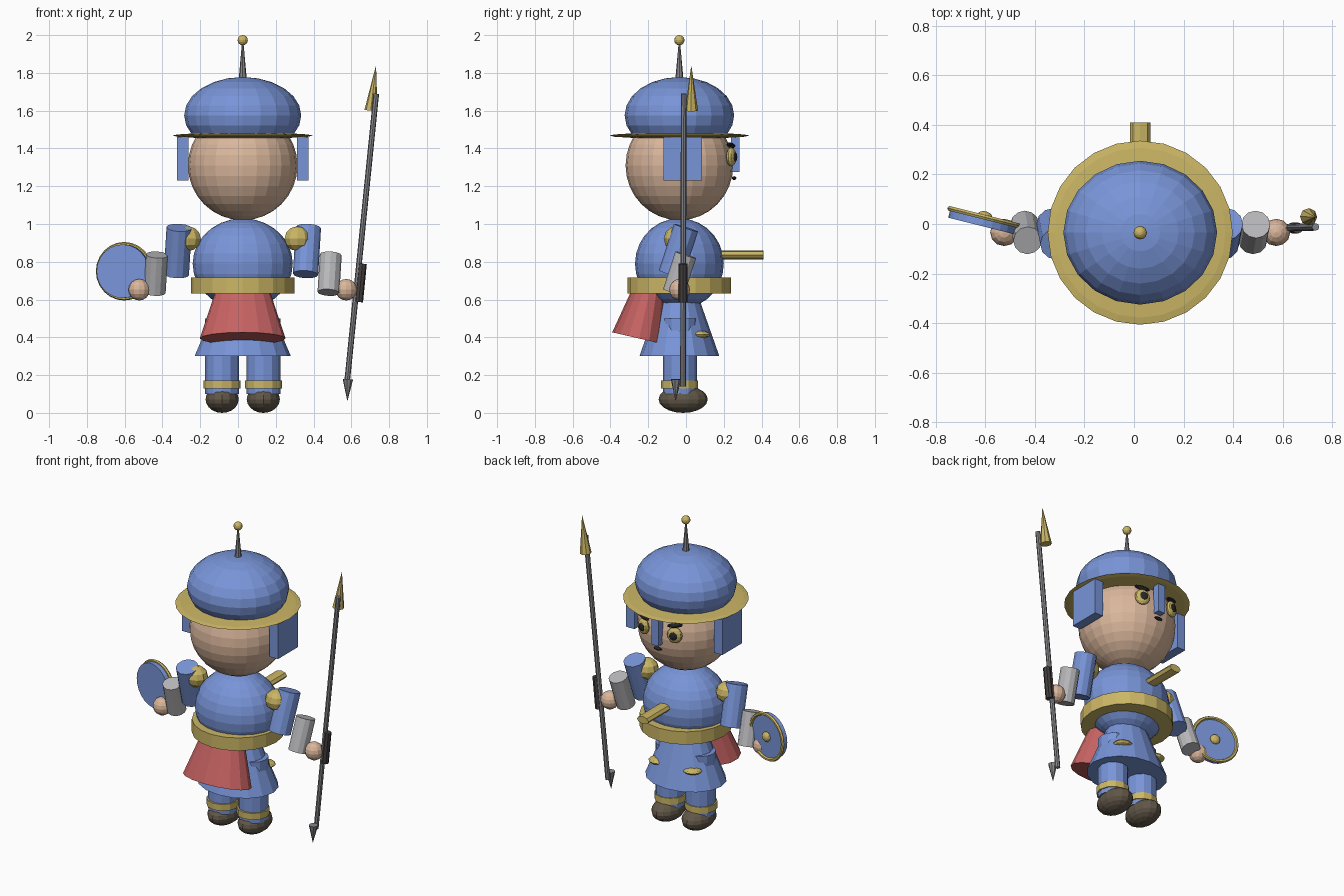
import bpy, bmesh, math
from mathutils import Vector, Matrix, Euler

if "Cube" in bpy.data.objects:
    bpy.data.objects.remove(bpy.data.objects["Cube"], do_unlink=True)


def material(name, r, g, b):
    m = bpy.data.materials.new(name)
    m.use_nodes = True
    m.diffuse_color = (r, g, b, 1)
    m.node_tree.nodes["Principled BSDF"].inputs["Base Color"].default_value = (r, g, b, 1)
    return m


BLUE = material("blue cloth", 0.19, 0.30, 0.69)
GOLD = material("gold", 0.60, 0.47, 0.13)
SKIN = material("skin", 0.70, 0.47, 0.33)
RED = material("red cloth", 0.56, 0.12, 0.12)
SILVER = material("silver", 0.48, 0.48, 0.50)
STEEL = material("dark steel", 0.24, 0.24, 0.26)
LEATHER = material("brown leather", 0.12, 0.095, 0.065)
GRIP = material("dark grip", 0.06, 0.05, 0.05)
BLACK = material("black", 0.02, 0.02, 0.025)

CX, CY = 0.025, -0.035      # body axis


def finish(name, bm, mat, loc, rot=(0, 0, 0)):
    me = bpy.data.meshes.new(name)
    bm.to_mesh(me)
    bm.free()
    me.materials.append(mat)
    ob = bpy.data.objects.new(name, me)
    ob.location = loc
    ob.rotation_euler = rot
    bpy.context.collection.objects.link(ob)
    return ob


def ball(name, mat, loc, size, segs=16, rings=10, rot=(0, 0, 0)):
    bm = bmesh.new()
    bmesh.ops.create_uvsphere(bm, u_segments=segs, v_segments=rings, radius=1)
    bmesh.ops.scale(bm, vec=size, verts=bm.verts)
    return finish(name, bm, mat, loc, rot)


def tube(name, mat, loc, r1, r2, length, rot=(0, 0, 0), segs=12, flat=1.0):
    """Cylinder or cone centred on loc; flat squashes its local y."""
    bm = bmesh.new()
    bmesh.ops.create_cone(bm, cap_ends=True, segments=segs, radius1=r1, radius2=r2, depth=length)
    bmesh.ops.scale(bm, vec=(1, flat, 1), verts=bm.verts)
    return finish(name, bm, mat, loc, rot)


def rod(name, mat, start, end, r1, r2, segs=8):
    a, b = Vector(start), Vector(end)
    rot = (b - a).to_track_quat('Z', 'Y').to_euler()
    return tube(name, mat, (a + b) / 2, r1, r2, (b - a).length, rot, segs)


def box(name, mat, loc, size):
    bm = bmesh.new()
    bmesh.ops.create_cube(bm, size=1)
    bmesh.ops.scale(bm, vec=size, verts=bm.verts)
    return finish(name, bm, mat, loc)


# Head and helmet
ball("head", SKIN, (CX, CY, 1.31), (0.29, 0.285, 0.29), 24, 16)
ball("helmet_dome", BLUE, (CX, CY, 1.575), (0.31, 0.29, 0.203), 20, 12)
ball("helmet_brim", GOLD, (CX, CY, 1.468), (0.373, 0.371, 0.016), 24, 8)
tube("helmet_spike", STEEL, (CX, CY, 1.86), 0.022, 0.004, 0.2, segs=8)
ball("helmet_finial", GOLD, (CX, CY, 1.973), (0.027, 0.027, 0.027), 12, 8)
box("nose_guard", BLUE, (CX, 0.261, 1.37), (0.05, 0.045, 0.19))
ball("mouth", BLACK, (CX, 0.255, 1.243), (0.03, 0.012, 0.01), 10, 6)

# Torso, belt and skirts
ball("torso", BLUE, (CX, CY, 0.79), (0.265, 0.235, 0.24), 20, 14)
tube("belt", GOLD, (CX, CY, 0.675), 0.274, 0.274, 0.084, segs=20)
tube("chest_peg", GOLD, (CX, 0.285, 0.836), 0.042, 0.042, 0.25,
     (math.radians(90), 0, 0), 8, 0.58)
tube("skirt", BLUE, (CX, CY, 0.45), 0.255, 0.128, 0.3, segs=16, flat=0.83)
tilt = math.radians(-13)
axis = Euler((tilt, 0, 0)).to_matrix() @ Vector((0, 0, 1))
tube("rear_red_skirt", RED, Vector((CX, -0.249, 0.394)) + axis * 0.15,
     0.227, 0.13, 0.3, (tilt, 0, 0), 16, 0.64)

# Paired parts
for side, s in (("left", 1), ("right", -1)):
    box(side + "_cheek_flap", BLUE, (CX + s * 0.317, -0.017, 1.345), (0.06, 0.206, 0.232))

    # Eyes and brows
    ball(side + "_eye", GOLD, (CX + s * 0.112, 0.24, 1.355), (0.047, 0.024, 0.05),
         12, 8, (0, 0, -s * 0.35))
    ball(side + "_pupil", BLACK, (CX + s * 0.114, 0.257, 1.355), (0.027, 0.012, 0.027),
         10, 8, (0, 0, -s * 0.35))
    ball(side + "_brow", BLACK, (CX + s * 0.112, 0.238, 1.417), (0.05, 0.018, 0.013),
         10, 6, (0, -s * 0.15, -s * 0.35))

    # Arms swing in opposite directions
    swing = (-s * math.radians(18), math.radians(3.5), 0)
    ball(side + "_shoulder", GOLD, (CX + s * 0.29, -0.05, 0.922), (0.072, 0.068, 0.066), 10, 6)
    tube(side + "_upper_arm", BLUE, (-0.002 + CX + s * 0.342, -0.04, 0.857),
         0.067, 0.067, 0.26, swing)
    tube(side + "_forearm", SILVER, (CX + s * 0.46, -0.034, 0.737), 0.058, 0.058, 0.21, swing)
    ball(side + "_hand", SKIN, (CX + s * 0.548, -0.034, 0.652), (0.057, 0.055, 0.057), 12, 8)

    # Legs
    x = CX + s * 0.109
    tube(side + "_leg", BLUE, (x, -0.032, 0.3), 0.09, 0.09, 0.4)
    ball(side + "_knee", GOLD, (x + s * 0.015, 0.075, 0.415), (0.06, 0.055, 0.02), 10, 6)
    tube(side + "_ankle_band", GOLD, (x, -0.035, 0.15), 0.098, 0.098, 0.042)
    ball(side + "_shoe", LEATHER, (x, -0.015, 0.072), (0.09, 0.13, 0.072), 14, 10)

# Spear
rod("spear_shaft", STEEL, (0.575, -0.016, 0.14), (0.732, -0.012, 1.69), 0.015, 0.015)
rod("spear_head", GOLD, (0.704, 0.029, 1.6), (0.73, 0.028, 1.835), 0.035, 0.001)
rod("spear_butt", STEEL, (0.582, -0.053, 0.178), (0.579, -0.055, 0.065), 0.028, 0.001)
rod("spear_grip", GRIP, (0.639, -0.016, 0.587), (0.659, -0.016, 0.79), 0.023, 0.023)

# Round shield, turned a little about the vertical
turn = math.radians(-14)
normal = Vector((-math.sin(turn), math.cos(turn), 0))
centre = Vector((-0.607, 0.008, 0.75))
face = (math.radians(-90), 0, turn)
tube("shield_disc", BLUE, centre, 0.142, 0.142, 0.035, face, 24)
ball("shield_boss", GOLD, centre + normal * 0.022, (0.032, 0.032, 0.022), 12, 8, face)

bm = bmesh.new()
ring = [bm.verts.new((0.144 + 0.011 * math.cos(t), 0, 0.011 * math.sin(t)))
        for t in (i * math.tau / 6 for i in range(6))]
edges = [bm.edges.new((ring[i], ring[i - 1])) for i in range(6)]
bmesh.ops.spin(bm, geom=ring + edges, cent=(0, 0, 0), axis=(0, 0, 1),
               angle=math.tau, steps=24, use_merge=True)
bmesh.ops.remove_doubles(bm, verts=bm.verts, dist=0.0005)
bmesh.ops.recalc_face_normals(bm, faces=bm.faces)
finish("shield_rim", bm, GOLD, centre + normal * 0.02, face)
